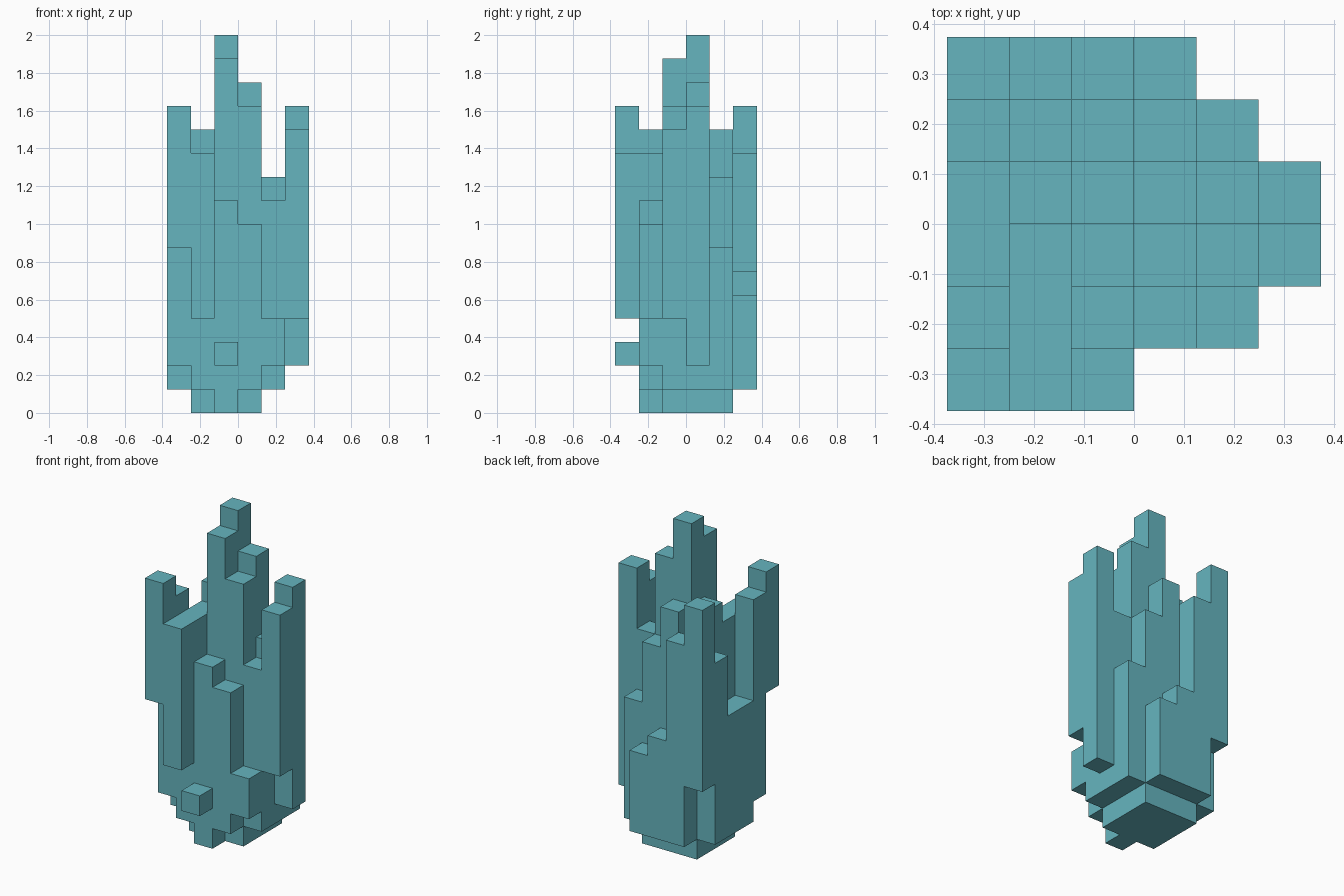
import bpy
import bmesh
from mathutils import Vector

default_cube = bpy.data.objects.get("Cube")
if default_cube:
    bpy.data.objects.remove(default_cube, do_unlink=True)

UNIT = 0.125          # edge length of one block
HALF_WIDTH = 3        # blocks from the centre to the side

# Column ends in blocks, one row per step from front to back, left to right in x
TOPS = [
    [13, 11, 3],
    [12, 11, 9, 8, 4],
    [7, 11, 15, 13, 9, 12],
    [7, 12, 16, 14, 10, 13],
    [10, 9, 12, 10, 7],
    [13, 11, 6, 5],
]
BOTTOMS = [
    [7, 4, 2],
    [2, 1, 0, 1, 2],
    [1, 0, 0, 0, 1, 4],
    [1, 0, 0, 0, 1, 2],
    [1, 0, 0, 0, 1],
    [4, 1, 1, 1],
]


def make_material(name, color):
    material = bpy.data.materials.new(name)
    material.use_nodes = True
    material.diffuse_color = color
    for node in material.node_tree.nodes:
        if node.type == 'BSDF_PRINCIPLED':
            node.inputs["Base Color"].default_value = color
    return material


def filled_blocks():
    """Turn the column ends into a set of occupied grid cells."""
    cells = set()
    for row, (tops, bottoms) in enumerate(zip(TOPS, BOTTOMS)):
        for column, (top, bottom) in enumerate(zip(tops, bottoms)):
            cells.update((column, row, level) for level in range(bottom, top))
    return cells


def add_side(bm, cell, axis, sign):
    """Add the outward square on one side of a block."""
    normal, u = Vector(), Vector()
    normal[axis] = sign
    u[(axis + 1) % 3] = 1
    v = normal.cross(u)
    centre = Vector(cell) + Vector((0.5, 0.5, 0.5)) + normal / 2
    shift = Vector((HALF_WIDTH, HALF_WIDTH, 0))
    signs = [(-1, -1), (1, -1), (1, 1), (-1, 1)]
    corners = [(centre + (u * a + v * b) / 2 - shift) * UNIT for a, b in signs]
    bm.faces.new([bm.verts.new(corner) for corner in corners])


def build_cluster(name, material):
    """Make one closed shell from the exposed sides of the blocks."""
    cells = filled_blocks()
    bm = bmesh.new()
    for cell in sorted(cells):
        for axis in range(3):
            for sign in (-1, 1):
                neighbour = list(cell)
                neighbour[axis] += sign
                if tuple(neighbour) not in cells:
                    add_side(bm, cell, axis, sign)
    bmesh.ops.remove_doubles(bm, verts=bm.verts[:], dist=UNIT / 100)
    mesh = bpy.data.meshes.new(name)
    bm.to_mesh(mesh)
    bm.free()
    mesh.materials.append(material)
    cluster = bpy.data.objects.new(name, mesh)
    bpy.context.collection.objects.link(cluster)
    return cluster


teal = make_material("teal", (0.133, 0.462, 0.522, 1.0))
build_cluster("stepped_crystal_cluster", teal)
